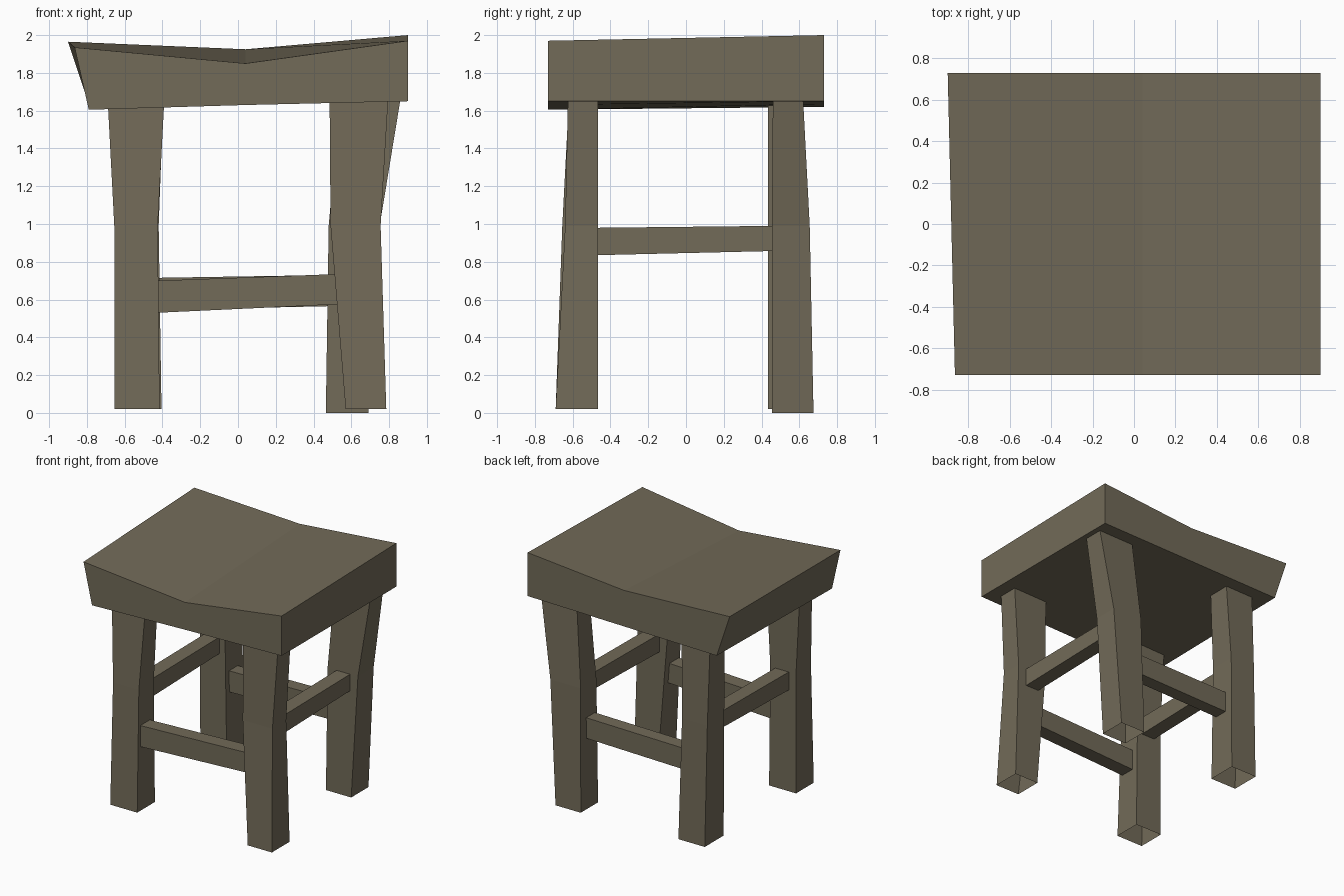
import bpy
import bmesh

cube = bpy.data.objects.get("Cube")
if cube:
    bpy.data.objects.remove(cube, do_unlink=True)

# Single wood colour
wood = bpy.data.materials.new("grey_brown_wood")
wood.use_nodes = True
colour = (0.168, 0.145, 0.098, 1)
wood.diffuse_color = colour
bsdf = wood.node_tree.nodes["Principled BSDF"]
bsdf.inputs["Base Color"].default_value = colour
bsdf.inputs["Roughness"].default_value = 0.8


def loft(name, rings, capped=True):
    """Skin a run of matching closed cross-sections."""
    bm = bmesh.new()
    loops = [[bm.verts.new(p) for p in ring] for ring in rings]
    n = len(loops[0])
    for a, b in zip(loops, loops[1:]):
        for i in range(n):
            j = (i + 1) % n
            bm.faces.new((a[i], a[j], b[j], b[i]))
    if capped:
        bm.faces.new(loops[0])
        bm.faces.new(loops[-1])
    bmesh.ops.recalc_face_normals(bm, faces=bm.faces)
    mesh = bpy.data.meshes.new(name)
    bm.to_mesh(mesh)
    bm.free()
    mesh.materials.append(wood)
    obj = bpy.data.objects.new(name, mesh)
    bpy.context.collection.objects.link(obj)
    return obj


def flat_ring(x0, x1, y0, y1, z):
    return [(x0, y0, z), (x1, y0, z), (x1, y1, z), (x0, y1, z)]


# Dished seat: front and back profiles in x, z
front = [(-0.79, 1.605), (0.04, 1.63), (0.9, 1.65), (0.9, 1.97), (0.04, 1.85), (-0.865, 1.935)]
back = [(-0.785, 1.62), (0.04, 1.635), (0.9, 1.65), (0.9, 2.0), (0.04, 1.925), (-0.9, 1.965)]
loft("seat", [[(x, y, z) for x, z in profile]
              for y, profile in ((-0.73, front), (0.73, back))])

# Hollow, bent legs: x and y extents at foot, bend and top
legs = {
    "front_right_leg": (0.02, (-0.655, -0.415, -0.69, -0.465),
                        (-0.655, -0.425, -0.655, -0.465), (-0.69, -0.39, -0.62, -0.465)),
    "front_left_leg": (0.02, (0.57, 0.785, -0.69, -0.465),
                       (0.49, 0.755, -0.64, -0.465), (0.485, 0.795, -0.625, -0.465)),
    "back_right_leg": (0.02, (-0.64, -0.405, 0.435, 0.675),
                       (-0.645, -0.42, 0.435, 0.65), (-0.65, -0.395, 0.435, 0.62)),
    "back_left_leg": (0.0, (0.465, 0.69, 0.455, 0.675),
                      (0.48, 0.75, 0.455, 0.655), (0.54, 0.86, 0.46, 0.62)),
}
for name, (foot_z, *sections) in legs.items():
    loft(name, [flat_ring(*s, z) for s, z in zip(sections, (foot_z, 0.99, 1.66))], capped=False)


# Stretchers: start and end, each with its height range
def cross_stretcher(name, y0, y1, *ends):
    loft(name, [[(x, y0, lo), (x, y1, lo), (x, y1, hi), (x, y0, hi)] for x, lo, hi in ends])


def side_stretcher(name, x0, x1):
    loft(name, [[(x0, y, lo), (x1, y, lo), (x1, y, hi), (x0, y, hi)]
                for y, lo, hi in ((-0.47, 0.835, 0.98), (0.46, 0.857, 0.99))])


cross_stretcher("front_stretcher", -0.64, -0.52, (-0.43, 0.53, 0.7), (0.53, 0.575, 0.735))
cross_stretcher("back_stretcher", 0.48, 0.59, (-0.43, 0.545, 0.715), (0.49, 0.565, 0.73))
side_stretcher("left_stretcher", 0.56, 0.68)
side_stretcher("right_stretcher", -0.59, -0.47)
